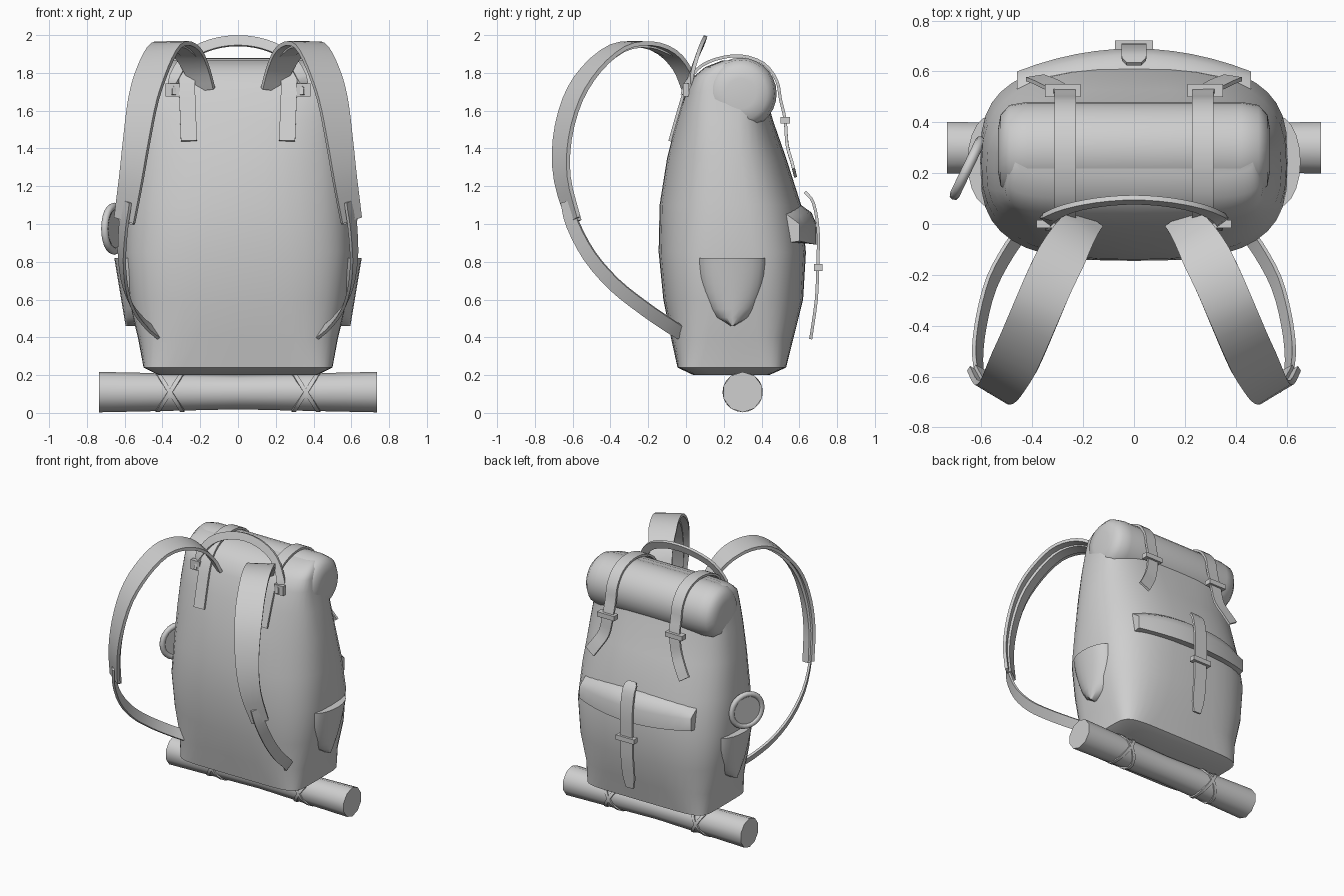
import bpy, bmesh, math
from mathutils import Vector

if "Cube" in bpy.data.objects:
    bpy.data.objects.remove(bpy.data.objects["Cube"])

grey = bpy.data.materials.new("plain grey")
grey.use_nodes = True
COLOUR = (0.62, 0.62, 0.62, 1)
grey.diffuse_color = COLOUR
grey.node_tree.nodes["Principled BSDF"].inputs["Base Color"].default_value = COLOUR


def loft(name, rings, angle=35, closed=False):
    """Skin a list of equal-length vertex rings into one solid."""
    bm = bmesh.new()
    loops = [[bm.verts.new(p) for p in ring] for ring in rings]
    n = len(loops[0])
    pairs = list(zip(loops, loops[1:]))
    if closed:
        pairs.append((loops[-1], loops[0]))
    else:
        bm.faces.new(loops[0])
        bm.faces.new(loops[-1])
    for a, b in pairs:
        for i in range(n):
            j = (i + 1) % n
            bm.faces.new((a[i], a[j], b[j], b[i]))
    bmesh.ops.recalc_face_normals(bm, faces=bm.faces)
    mesh = bpy.data.meshes.new(name)
    bm.to_mesh(mesh)
    bm.free()
    mesh.materials.append(grey)
    ob = bpy.data.objects.new(name, mesh)
    bpy.context.collection.objects.link(ob)
    bpy.ops.object.select_all(action='DESELECT')
    ob.select_set(True)
    bpy.context.view_layer.objects.active = ob
    bpy.ops.object.shade_smooth_by_angle(angle=math.radians(angle))
    return ob


def smooth_path(points, steps=3):
    """Catmull-Rom curve through the points."""
    p = [Vector(q) for q in points]
    p = [2 * p[0] - p[1]] + p + [2 * p[-1] - p[-2]]
    out = []
    for i in range(1, len(p) - 2):
        a, b, c, d = p[i - 1:i + 3]
        for k in range(steps):
            t = k / steps
            out.append(b + (c - a) * t / 2 + (2 * a - 5 * b + 4 * c - d) * t * t / 2
                       + (3 * b - a - 3 * c + d) * t ** 3 / 2)
    return out + [p[-2]]


def ribbon(name, path, width, across, thick=0.02, closed=False):
    """Flat strap along a path; width is a number or a function of 0..1."""
    n, rings = len(path), []
    for i, p in enumerate(path):
        if closed:
            t = path[(i + 1) % n] - path[i - 1]
        else:
            t = path[min(i + 1, n - 1)] - path[max(i - 1, 0)]
        t.normalize()
        w = Vector(across)
        w = (w - t * w.dot(t)).normalized()
        wide = width(i / (n - 1)) if callable(width) else width
        u, v = w * wide / 2, t.cross(w) * thick / 2
        rings.append([p - u - v, p + u - v, p + u + v, p - u + v])
    return loft(name, rings, 40, closed)


def lathe_x(name, profile, y, z, sides):
    """Turn (x, radius) pairs around an axis parallel to x."""
    turns = [2 * math.pi * k / sides for k in range(sides)]
    return loft(name, [[(x, y + r * math.sin(a), z + r * math.cos(a)) for a in turns]
                       for x, r in profile], 50)


def box(name, centre, size):
    x, y, z = centre
    a, b, c = (s / 2 for s in size)
    return loft(name, [[(x - a, y - b, h), (x + a, y - b, h), (x + a, y + b, h), (x - a, y + b, h)]
                       for h in (z - c, z + c)])


def mirrored(points, side):
    return [(x * side, y, z) for x, y, z in points]


# Main bag: rounded-box sections as (z, half width, front y, back y, squareness)
SECTIONS = [(.20, .42, .04, .44, 4), (.24, .50, -.045, .53, 7), (.40, .53, -.08, .57, 4),
            (.60, .58, -.12, .62, 3.2), (.85, .605, -.145, .635, 3), (1.1, .6, -.14, .61, 2.6),
            (1.35, .58, -.10, .53, 2.6), (1.55, .55, -.05, .46, 3), (1.7, .52, .0, .42, 4),
            (1.78, .51, .04, .4, 5), (1.83, .5, .1, .38, 5), (1.865, .47, .19, .35, 5)]


def section_ring(z, hw, yf, yb, e):
    ring = []
    for k in range(40):
        a = 2 * math.pi * k / 40
        c, s = math.cos(a), math.sin(a)
        ring.append((hw * math.copysign(abs(c) ** (2 / e), c),
                     (yf + yb) / 2 + (yb - yf) / 2 * math.copysign(abs(s) ** (2 / e), s), z))
    return ring


loft("bag_body", [section_ring(*s) for s in SECTIONS], 40)

# Rolled top closure with puffed ends
ROLL = [(.535, .08), (.525, .14), (.49, .178), (.42, .19)]
lathe_x("rolled_top", [(-x, r) for x, r in ROLL] + ROLL[::-1], .29, 1.69, 28)

# Bedroll slung under the bag, a little slimmer in the middle
lathe_x("bedroll", [(-.735, .107), (-.4, .1), (0, .091), (.4, .1), (.735, .107)], .3, .11, 10)

# Back pocket flap: bowed hood wrapped around the bag
flap = []
for k in range(13):
    q = k / 6 - 1
    back, x = .69 - .09 * q * q, .46 * q
    top = 1.1 - .04 * q ** 4
    flap.append([(x, .42, .92), (x, .45, top), (x, back - .08, top), (x, back - .025, top - .04),
                 (x, back, 1.0), (x, back, .89 + .02 * q * q), (x, back - .06, .9)])
loft("pocket_flap", flap, 40)

# Strap and buckle closing the back pocket
path = smooth_path([(0, .63, 1.17), (0, .675, 1.11), (0, .7, .96), (0, .697, .77),
                    (0, .69, .6), (0, .66, .39)])
ribbon("pocket_strap", path, lambda t: .06 + .04 * min(1, 12 * t, 12 * (1 - t)), (1, 0, 0), .016)
box("pocket_buckle", (0, .7, .77), (.15, .045, .035))

# Carry handle arching over the front top edge
half = [(.345, .0, 1.68), (.335, .025, 1.78), (.26, .06, 1.89), (.14, .085, 1.95)]
ribbon("carry_handle", smooth_path(mirrored(half, -1) + [(0, .095, 1.97)] + half[::-1]),
       .055, (0, .35, 1), .02)
for end in (-1, 1):
    box("handle_tab", (end * .345, .0, 1.71), (.075, .03, .07))

for side, label in ((1, "left"), (-1, "right")):
    # Closure straps over the rolled top, tails bending outward
    over = [(.26, -.085, 1.44), (.265, -.045, 1.58), (.27, .0, 1.72), (.27, .06, 1.82),
            (.27, .16, 1.873), (.27, .29, 1.89), (.27, .41, 1.85), (.27, .48, 1.76),
            (.27, .5, 1.66), (.275, .525, 1.55), (.3, .535, 1.42), (.35, .56, 1.33), (.39, .575, 1.27)]
    ribbon(label + "_closure_strap", smooth_path(mirrored(over, side)), .085, (1, 0, 0), .016)
    box(label + "_closure_buckle", (side * .28, .525, 1.55), (.14, .05, .035))

    # Shoulder strap: padded upper band with a thin webbing layer inside
    upper = [(.18, .02, 1.71), (.22, -.02, 1.82), (.27, -.1, 1.91), (.33, -.22, 1.955),
             (.39, -.36, 1.935), (.45, -.5, 1.82), (.5, -.6, 1.66), (.535, -.655, 1.45),
             (.565, -.655, 1.24), (.6, -.595, 1.02)]
    lean = (side * .83, .5, 0)
    ribbon(label + "_shoulder_pad", smooth_path(mirrored(upper, side)),
           lambda t: .13 + .06 * min(1, 4 * t) - .07 * max(0, t - .6) / .4, lean, .022)
    inner = [(x - .01, y + .012, z - .012) for x, y, z in upper[2:]]
    ribbon(label + "_pad_webbing", smooth_path(mirrored(inner, side)), .09, lean, .022)

    # Narrow lower webbing returning to the bag
    lower = [(.59, -.63, 1.12), (.605, -.6, 1.0), (.615, -.51, .83), (.6, -.38, .68),
             (.56, -.23, .56), (.49, -.1, .47), (.43, -.02, .42)]
    ribbon(label + "_lower_strap", smooth_path(mirrored(lower, side)), .075,
           (side * .35, .5, .75), .016)

    # Side pocket, U-shaped with an open top edge
    rings = []
    for k in range(9):
        f = k / 8
        z = .46 + .36 * f
        reach = .17 * math.sqrt(1 - (1 - f) ** 2) + .01
        base = .535 + .06 * f
        rings.append([(side * (base - .03 + .09 * math.sin(a)), .245 - reach * math.cos(a), z)
                      for a in (math.pi * j / 10 for j in range(11))])
    loft(label + "_side_pocket", rings, 40)

    # Crossed cords holding the bedroll
    for slant in (-1, 1):
        loop = [Vector((side * .36 + slant * .065 * math.cos(a), .3 + .1 * math.sin(a),
                        .11 + .1 * math.cos(a))) for a in (2 * math.pi * j / 20 for j in range(20))]
        ribbon(label + "_bedroll_cord", loop, .022, (1, 0, 0), .012, True)

# Round dish with a thick rim hanging on the right side
centre, along = Vector((-.655, .22, .975)), Vector((.43, .9, 0))
out, up = Vector((-.9, .43, 0)), Vector((0, 0, 1))


def dish_ring(radius, offset):
    return [centre + out * offset + (along * math.cos(a) + up * math.sin(a)) * radius
            for a in (2 * math.pi * k / 24 for k in range(24))]


loft("dish_rim", [dish_ring(.118 + .02 * math.cos(a), .02 * math.sin(a))
                  for a in (math.pi * k / 4 for k in range(8))], 50, True)
loft("dish_plate", [dish_ring(.112, -.006), dish_ring(.112, .006)])
